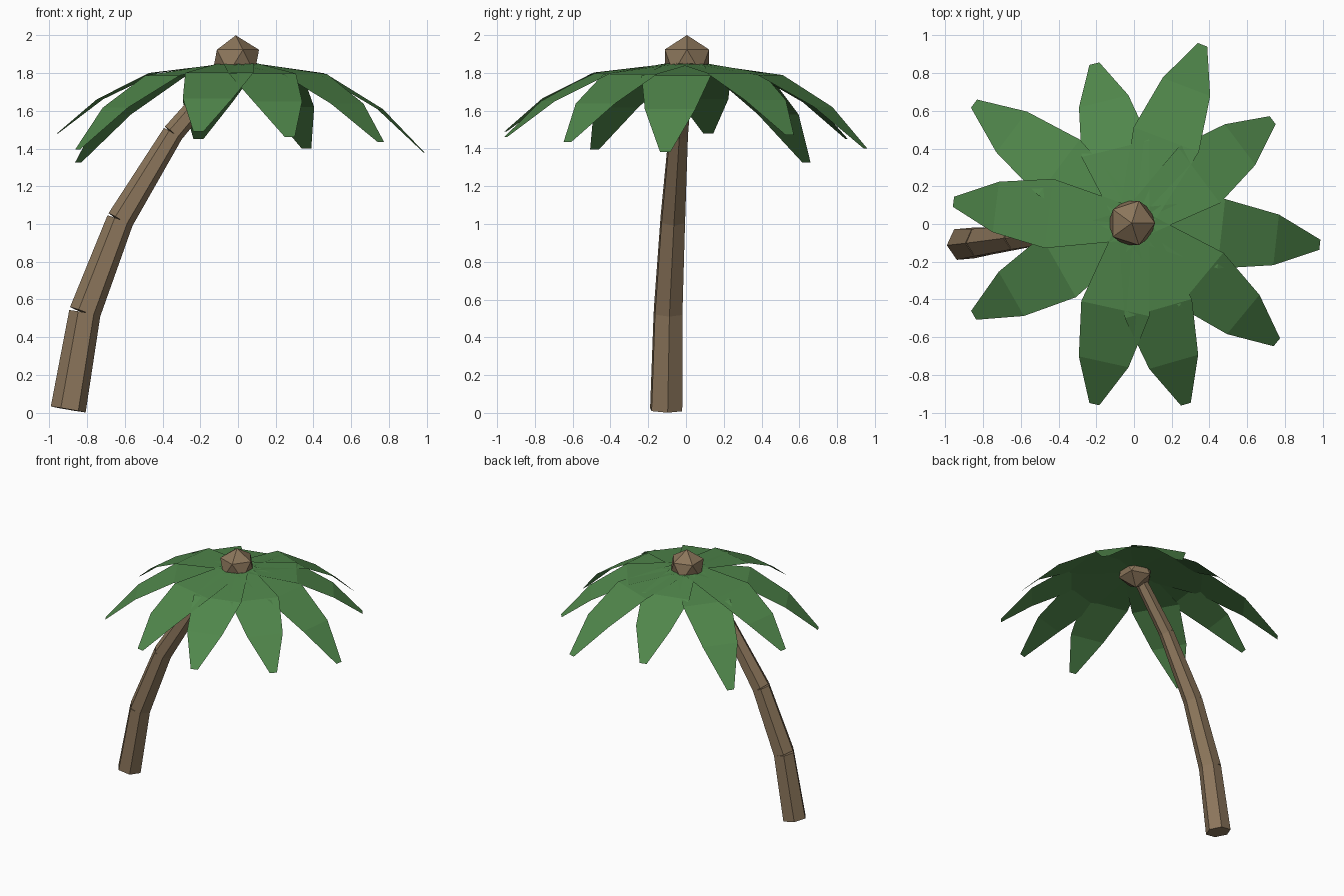
import bpy, bmesh, math
from mathutils import Vector, Matrix

if "Cube" in bpy.data.objects:
    bpy.data.objects.remove(bpy.data.objects["Cube"])


def material(name, rgb):
    m = bpy.data.materials.new(name)
    m.diffuse_color = (*rgb, 1)
    m.use_nodes = True
    m.node_tree.nodes["Principled BSDF"].inputs["Base Color"].default_value = m.diffuse_color
    return m


def add_object(name, bm, mat):
    mesh = bpy.data.meshes.new(name)
    bm.to_mesh(mesh)
    bm.free()
    mesh.materials.append(mat)
    obj = bpy.data.objects.new(name, mesh)
    bpy.context.collection.objects.link(obj)
    return obj


bark = material("bark", (0.26, 0.18, 0.105))
green = material("leaf_green", (0.08, 0.24, 0.07))

# Trunk: hexagonal tapered segments along a leaning path, square-cut at each end
path = [((-0.90, -0.105, 0.017), 0.094), ((-0.812, -0.095, 0.53), 0.084),
        ((-0.625, -0.07, 1.02), 0.072), ((-0.345, -0.04, 1.48), 0.056),
        ((-0.01, 0.0, 1.87), 0.045)]
for i, ((p, r1), (q, r2)) in enumerate(zip(path, path[1:]), 1):
    a, b = Vector(p), Vector(q)
    axis = b - a
    turn = Vector((0, 0, 1)).rotation_difference(axis).to_matrix().to_4x4()
    bm = bmesh.new()
    bmesh.ops.create_cone(
        bm, cap_ends=True, segments=6, radius1=r1, radius2=r2, depth=axis.length,
        matrix=Matrix.Translation((a + b) / 2) @ turn @ Matrix.Rotation(math.radians(95), 4, 'Z'))
    add_object(f"trunk_segment_{i}", bm, bark)

# Crown knob: faceted 20-sided ball
bm = bmesh.new()
bmesh.ops.create_icosphere(bm, subdivisions=1, radius=0.138,
                           matrix=Matrix.Translation((-0.012, 0.005, 1.862)))
add_object("crown_knob", bm, bark)

# Leaves: tip position of each, all sharing one drooping four-station outline
tips = [(0.363, 0.95, 1.40), (0.735, 0.55, 1.47), (0.985, -0.11, 1.38),
        (0.757, -0.627, 1.435), (0.275, -0.955, 1.46), (-0.21, -0.955, 1.49),
        (-0.85, -0.484, 1.395), (-0.957, 0.118, 1.48), (-0.848, 0.638, 1.325),
        (-0.21, 0.85, 1.45)]
ROOT_Z = 1.857
# (fraction of length, fraction of droop, half width)
stations = [(0.0, 0.0, 0.085), (0.47, 0.15, 0.185), (0.765, 0.52, 0.135), (1.0, 1.0, 0.027)]
for i, (x, y, z) in enumerate(tips, 1):
    out = Vector((x, y, 0))
    side = Vector((-y, x, 0)).normalized()
    bm = bmesh.new()
    rows = []
    for along, droop, half in stations:
        mid = out * along + Vector((0, 0, ROOT_Z + (z - ROOT_Z) * droop))
        rows.append((bm.verts.new(mid - side * half), bm.verts.new(mid + side * half)))
    for (a, b), (c, d) in zip(rows, rows[1:]):
        bm.faces.new((a, c, d, b))
    add_object(f"leaf_{i}", bm, green)
